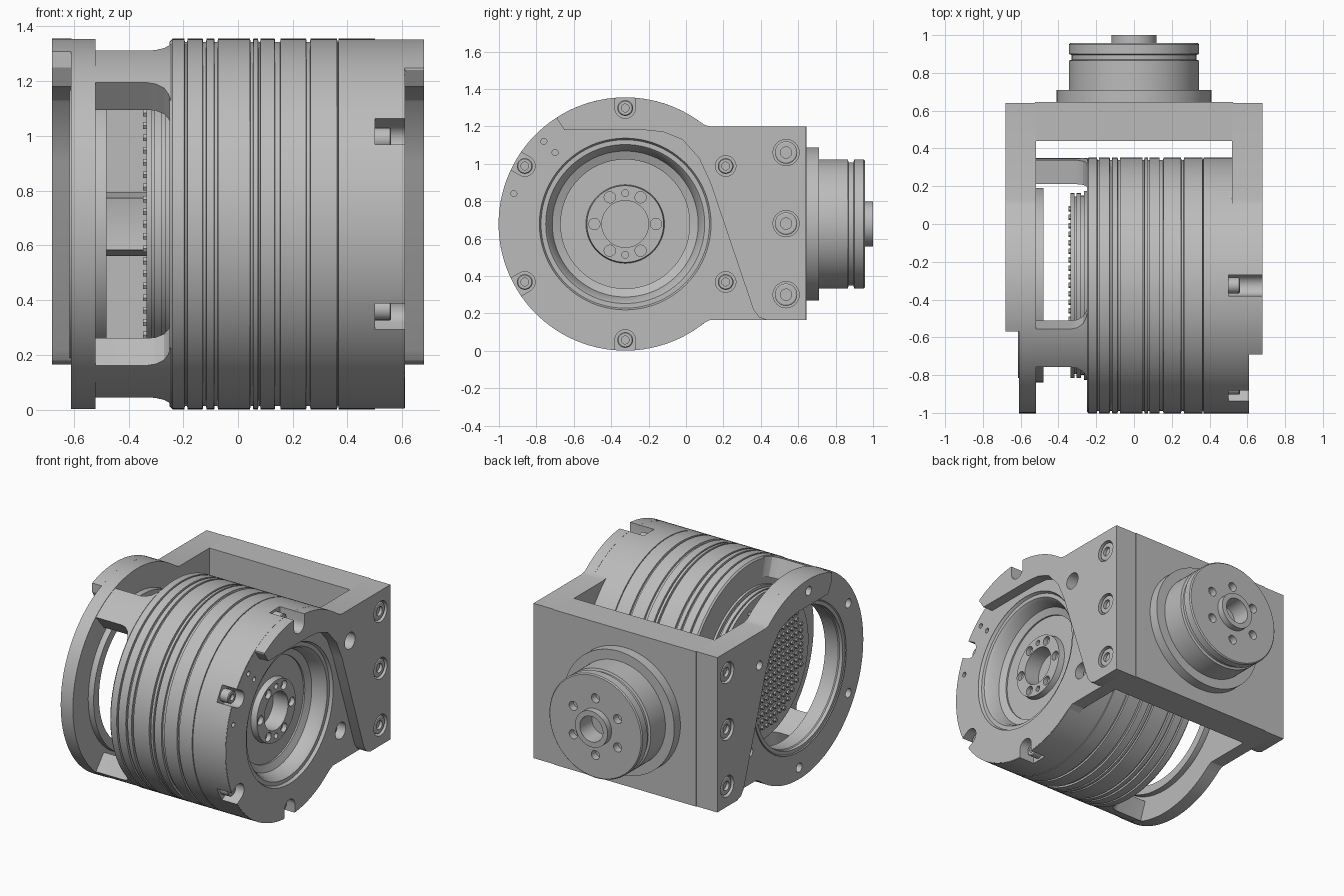
import bpy, bmesh
from math import cos, sin, radians, pi

if "Cube" in bpy.data.objects:
    bpy.data.objects.remove(bpy.data.objects["Cube"])

CY, CZ, R = -0.325, 0.678, 0.677      # drum axis and radius

grey = bpy.data.materials.new("machined grey")
grey.use_nodes = True
grey.diffuse_color = (0.5, 0.5, 0.5, 1)
grey.node_tree.nodes["Principled BSDF"].inputs["Base Color"].default_value = (0.5, 0.5, 0.5, 1)


# A part is (rings, closed): rings of points joined in order, capped or looped
def build(name, parts):
    bm = bmesh.new()
    for rings, closed in parts:
        vs = [[bm.verts.new(p) for p in ring] for ring in rings]
        n = len(vs[0])
        pairs = list(zip(vs, vs[1:])) + ([(vs[-1], vs[0])] if closed else [])
        for a, b in pairs:
            for i in range(n):
                j = (i + 1) % n
                bm.faces.new((a[i], a[j], b[j], b[i]))
        if not closed:
            bm.faces.new(vs[0])
            bm.faces.new(vs[-1])
    bmesh.ops.recalc_face_normals(bm, faces=bm.faces)
    me = bpy.data.meshes.new(name)
    bm.to_mesh(me)
    bm.free()
    ob = bpy.data.objects.new(name, me)
    bpy.context.collection.objects.link(ob)
    me.materials.append(grey)
    return ob


def polar(r, deg, cu=CY, cv=CZ):
    return cu + r * cos(radians(deg)), cv + r * sin(radians(deg))


def circle(r, n, cu=CY, cv=CZ):
    return [polar(r, 360 * i / n, cu, cv) for i in range(n)]


def along(axis, a, pts):
    return [(a, u, v) if axis == 'x' else (u, a, v) for u, v in pts]


def turned(profile, cu=CY, cv=CZ, axis='x', closed=False, n=96):
    return [along(axis, a, circle(r, n, cu, cv)) for a, r in profile], closed


def prism(pts, a, b, axis='x'):
    return [along(axis, a, pts), along(axis, b, pts)], False


def rod(a, b, r, cu, cv, axis='x', n=24):
    return turned([(a, r), (b, r)], cu, cv, axis, n=n)


def cut(ob, parts):
    tool = build("cutter", parts)
    m = ob.modifiers.new("cut", 'BOOLEAN')
    m.operation, m.solver, m.object = 'DIFFERENCE', 'EXACT', tool
    bpy.context.view_layer.objects.active = ob
    bpy.ops.object.modifier_apply(modifier="cut")
    bpy.data.objects.remove(tool)


# Side plate outline: round end running into a rectangular block
def outline(r):
    arc = [polar(r, 54 + 252 * i / 72) for i in range(73)]
    return arc + [(0.1, 0.15), (0.13, 0.165), (0.64, 0.165), (0.64, 1.2), (0.13, 1.2), (0.1, 1.207)]


# Raised layer: top strip sweeping down a diagonal to the block's lower edge
def raised(end, low):
    arc = [polar(R, end + (54 - end) * i / 24) for i in range(25)]
    y = arc[0][0]
    return arc + [(0.1, 1.207), (0.13, 1.2), (0.64, 1.2), (0.64, 0.165), (0.43, 0.165),
                  (0.39, 0.18), (0.36, 0.22), (0.13, 0.9), (0.07, 1.03), (-0.02, 1.13),
                  (-0.12, 1.17), (-0.22, 1.18), (y + 0.04, 1.18), (y, low)]


# Open slot running outward from a bolt position at the rim
def slot(deg):
    loc = [(0.055 * cos(t), 0.055 * sin(t)) for t in [pi / 2 + pi * i / 12 for i in range(13)]]
    loc += [(0.12, -0.055), (0.12, 0.055)]
    c, s = cos(radians(deg)), sin(radians(deg))
    y, z = polar(0.62, deg)
    return [(y + u * c - v * s, z + u * s + v * c) for u, v in loc]


# Drum with grooves, end recess and hub
prof = [(-0.25, 0.01), (-0.25, R - 0.01), (-0.24, R)]
for x, w in [(-0.19, .012), (-0.122, .014), (-0.08, .014), (0.05, .012), (0.078, .01),
             (0.145, .022), (0.257, .016), (0.365, .006)]:
    prof += [(x - w / 2, R), (x - w / 2 + .002, R - .012), (x + w / 2 - .002, R - .012), (x + w / 2, R)]
prof += [(0.608, R), (0.608, 0.46), (0.59, 0.45), (0.59, 0.425), (0.57, 0.41), (0.5, 0.39),
         (0.48, 0.345), (0.47, 0.345), (0.47, 0.21), (0.51, 0.205), (0.51, 0.125),
         (0.4, 0.125), (0.4, 0.01)]
drum = build("drum", [turned(prof, n=128)])

right_wall = build("right_wall", [prism(outline(R - 0.003), 0.52, 0.61)])
right_raised = build("right_raised_plate", [prism(raised(122.6, 1.24), 0.609, 0.68)])
left_wall = build("left_wall", [prism(outline(R), -0.61, -0.52)])
left_raised = build("left_raised_plate", [prism(raised(111.2, 1.25), -0.68, -0.609)])

# Rim slots, bolt holes and counterbores
notches = [prism(slot(a), 0.5, 0.75) for a in (90, 150, 210, 270)]
notches += [rod(0.5, 0.75, 0.055, *polar(0.62, a)) for a in (30, 330)]
pins = [rod(0.58, 0.75, 0.016, y, z) for y, z in ((-0.76, 1.12), (-0.7, 1.06), (-0.92, 0.84))]
block_z = (0.3, 0.68, 1.06)
bores = [rod(0.63, 0.75, 0.07, 0.535, z) for z in block_z]
cut(drum, notches + pins + [rod(0.48, 0.55, 0.03, *polar(0.165, a)) for a in range(0, 360, 60)]
    + [rod(0.48, 0.55, 0.018, *polar(0.165, a)) for a in (90, 270)])
cut(right_wall, [rod(0.4, 0.75, 0.459, CY, CZ, n=96)] + notches + pins)
cut(right_raised, notches + bores)
left_holes = [rod(-0.75, -0.56, 0.03, *polar(0.6, a)) for a in range(30, 390, 60)]
cut(left_wall, [rod(-0.75, -0.4, 0.46, CY, CZ, n=96)] + left_holes)
cut(left_raised, left_holes + [rod(-0.75, -0.63, 0.07, 0.535, z) for z in block_z])

build("left_collar", [turned([(-0.6, 0.47), (-0.615, 0.49), (-0.53, 0.515), (-0.48, 0.515),
                              (-0.48, 0.459), (-0.58, 0.455)], closed=True)])


# Socket-head screws
def screw(x0, x1, r, y, z):
    d = 0.02 if x1 > x0 else -0.02
    rings = [(x0, r, 24), (x1 - d / 4, r, 24), (x1, r * 0.88, 24), (x1, r * 0.5, 24), (x1 - d, r * 0.5, 24)]
    return [along('x', a, circle(q, n, y, z)) for a, q, n in rings], False


build("rim_screws", [screw(0.49, 0.56, 0.042, *polar(0.62, a)) for a in range(30, 390, 60)])
for side, s in (("right", 1), ("left", -1)):
    build(side + "_block_screws", [screw(s * 0.62, s * 0.672, 0.06, 0.535, z) for z in block_z])


# Three curved bridges between left wall and drum, flaring into the drum
def bridge(mid):
    rings = []
    for x, half in [(-0.53, 10), (-0.33, 10), (-0.3, 10.6), (-0.27, 12.5), (-0.255, 15), (-0.245, 18)]:
        angs = [mid + half * (i / 6 - 1) for i in range(13)]
        pts = [polar(R - 0.003, a) for a in angs] + [polar(0.545, a) for a in reversed(angs)]
        rings.append(along('x', x, pts))
    return rings, False


build("bridges", [bridge(a) for a in (0, 120, 240)])

# Inner disc facing the open ring, with rows of small studs
build("inner_disc", [turned([(-0.24, 0.5), (-0.265, 0.5), (-0.265, 0.475), (-0.28, 0.475),
                             (-0.28, 0.49), (-0.305, 0.49), (-0.305, 0.47), (-0.315, 0.47),
                             (-0.315, 0.49), (-0.335, 0.49), (-0.335, 0.01)])])
studs = []
for i in range(-9, 10):
    for j in range(-9, 10):
        if i * i + j * j < 92:
            studs.append(rod(-0.348, -0.33, 0.014, CY + i * 0.045, CZ + j * 0.045, n=6))
build("disc_studs", studs)

# Rear cross block joining the side walls
build("rear_block", [prism([(-0.525, 0.165), (0.525, 0.165), (0.525, 1.2), (-0.525, 1.2)],
                           0.44, 0.645, 'y')])

# Rear rotary flange with boss, bore and bolt circle
flange = build("rear_flange", [turned(
    [(0.63, 0.41), (0.71, 0.41), (0.71, 0.345), (0.865, 0.345), (0.87, 0.33), (0.895, 0.33),
     (0.9, 0.345), (0.95, 0.345), (0.957, 0.338), (0.957, 0.12), (1.0, 0.12), (1.0, 0.085),
     (0.88, 0.08), (0.88, 0.01)], 0, CZ, 'y')])
cut(flange, [rod(0.91, 1.02, 0.03, *polar(0.19, a, 0, CZ), 'y') for a in range(30, 390, 60)])

# Smooth round surfaces while keeping edges crisp
for ob in list(bpy.context.scene.objects):
    ob.select_set(ob.type == 'MESH')
    if ob.type == 'MESH':
        bpy.context.view_layer.objects.active = ob
bpy.ops.object.shade_smooth_by_angle(angle=radians(25))
